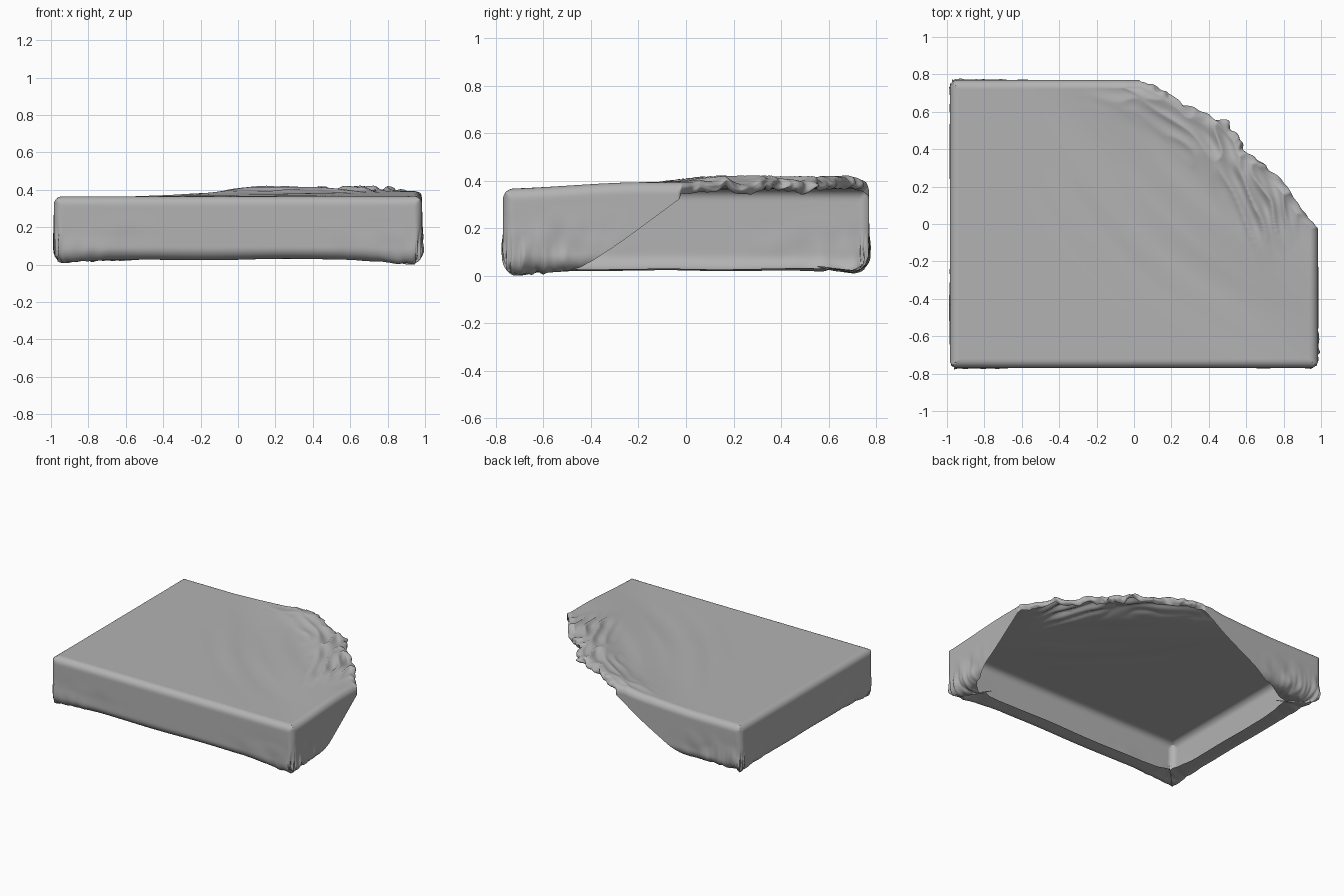
import bpy, bmesh, math
from mathutils import Vector, noise

HX, HY = 0.985, 0.77            # half size of the cover
TOP, LOW = 0.365, 0.022         # height of the top and of the turned-in lip
R, RB, LIP = 0.045, 0.07, 0.10  # top rounding, bottom rounding, lip width
WALL = TOP - LOW - R - RB
ARC, ARC_B = R * math.pi / 2, RB * math.pi / 2
FULL = ARC + WALL + ARC_B       # cloth length down to the start of the lip
CENTRE = Vector((-0.12, -0.1, 0))
CORNERS = [Vector((-HX, HY, 0)), Vector((-HX, -HY, 0)), Vector((HX, -HY, 0))]


def smooth(a, b, x):
    t = min(max((x - a) / (b - a), 0), 1)
    return t * t * (3 - 2 * t)


def ripple(x, y, z=0.0):
    return noise.noise(Vector((x, y, z)))


def line(p, q, n):
    return [Vector(p).lerp(Vector(q), i / n).to_3d() for i in range(n)]


def rounded(cx, cy, start, n=20):
    return [Vector((cx + R * math.cos(start + i / n * math.pi / 2),
                    cy + R * math.sin(start + i / n * math.pi / 2), 0)) for i in range(n)]


def profile(a):
    """Inset and height after travelling a along the cloth from the top rim."""
    if a < ARC:
        t = a / R
        return R - R * math.sin(t), TOP - R + R * math.cos(t)
    a -= ARC
    if a < WALL:
        return 0.0, TOP - R - a
    a -= WALL
    if a < ARC_B:
        t = a / RB
        return RB - RB * math.cos(t), LOW + RB - RB * math.sin(t)
    return RB + a - ARC_B, LOW + 0.1 * (a - ARC_B)


# Outline: four walls, three rounded corners, and the pulled-back hem
ix, iy = HX - R, HY - R
walls = line((0.03, HY), (-ix, HY), 110) + rounded(-ix, iy, math.pi / 2)
walls += line((-HX, iy), (-HX, -iy), 90) + rounded(-ix, -iy, math.pi)
walls += line((-ix, -HY), (ix, -HY), 110) + rounded(ix, -iy, 1.5 * math.pi)
walls += line((HX, -iy), (HX, -0.02), 90)
hem_path = [(HX, -0.02), (0.92, 0.05), (0.83, 0.19), (0.72, 0.31), (0.59, 0.39), (0.56, 0.48),
            (0.48, 0.56), (0.32, 0.61), (0.2, 0.69), (0.11, 0.74), (0.03, HY)]
hem = []
for p, q in zip(hem_path, hem_path[1:]):
    hem += line(p, q, 15)
for _ in range(12):
    hem = [hem[0]] + [(hem[i - 1] + hem[i] * 2 + hem[i + 1]) / 4
                      for i in range(1, len(hem) - 1)] + [hem[-1]]
outline = [(p, None) for p in walls] + [(p, i / len(hem)) for i, p in enumerate(hem)]


def inset(p, along, d):
    """Move an outline point inwards by d."""
    if along is None:
        return Vector((min(max(p.x, -HX + d), HX - d), min(max(p.y, -HY + d), HY - d), 0))
    t = along * math.pi / 2
    return p - Vector((math.cos(t), math.sin(t), 0)) * d


def cloth_length(p, along):
    """How far the cloth hangs below the rim at an outline point."""
    if along is not None:
        return 0.085 + 0.025 * ripple(along * 9, 3.1)
    near = min((p - c).length for c in CORNERS)
    lip = FULL + LIP * (0.75 + 0.7 * math.exp(-(near / 0.2) ** 2))
    if p.y > HY - 0.001:
        t = (p.x + 0.53) / 0.56
    elif p.x > HX - 0.001:
        t = (p.y + 0.47) / 0.45
    else:
        return lip
    if t < 0:
        return FULL - 0.03 + (lip - FULL + 0.03) * smooth(0, 0.45, -t)
    return (FULL - 0.03) * (1 - t) + 0.085 * t


def top_folds(p):
    """Lift and folds of the cloth towards the pulled corner."""
    u, w = (p.x + p.y) / math.sqrt(2), (p.x - p.y) / math.sqrt(2)
    lift = 0.028 * smooth(0.08, 0.55, u)
    arc = u - 0.22 * (w - 0.1) ** 2
    broad = smooth(-0.45, 0.0, u) * math.exp(-(w / 0.55) ** 2)
    lift += 0.013 * broad * ripple(arc * 6.5, w * 0.9, 2)
    bow = u + 0.45 * w * w
    sharp = smooth(0.4, 0.66, bow) * smooth(0.7, 0.4, abs(w)) if abs(w) < 0.7 else 0
    crease = 1 - 2 * abs(ripple(bow * 11 + w, w * 4.5, 7))
    return lift + sharp * (0.034 * crease - 0.006)


def gather(p, along, a, s):
    """Fine puckers at the elastic corners and on the rolled hem."""
    out = (p - CENTRE).to_3d()
    out.z = 0
    out.normalize()
    if along is not None:
        k = smooth(0, 0.05, a) * math.sin(math.pi * along) ** 0.5
        return out * (0.028 * k * ripple(s * 0.16, a * 22)) + \
            Vector((0, 0, 0.016 * k * ripple(s * 0.2, a * 14, 5)))
    near = min((Vector((p.x, p.y, 0)) - c).length for c in CORNERS)
    k = math.exp(-(near / 0.24) ** 2) * smooth(0.16, FULL, a)
    pull = smooth(0.1, 0.3, a) * (1 - smooth(0.25, 0.6, near))
    shift = out * (0.028 * k * ripple(s * 0.27, a * 6) + 0.012 * pull * ripple(s * 0.09, a * 9, 4))
    shift.z = 0.022 * k * ripple(s * 0.31, a * 7, 9) - 0.012 * k
    shift.z += 0.012 * smooth(FULL - 0.15, FULL, a) * ripple(p.x * 2, p.y * 2, 3)
    return shift


# Cover: rings over the top, then rows down the sides and under the lip
bm = bmesh.new()
RINGS, ROWS = 70, 40
hub = bm.verts.new((CENTRE.x, CENTRE.y, TOP + top_folds(CENTRE)))
columns = []
for s, (p, along) in enumerate(outline):
    rim = inset(p, along, R)
    length = cloth_length(p, along)
    column = []
    for i in range(1, RINGS + 1):
        co = CENTRE.lerp(rim, 1 - (1 - i / RINGS) ** 1.3)
        column.append(bm.verts.new((co.x, co.y, TOP + top_folds(co))))
    rim_lift = top_folds(rim)
    for i in range(1, ROWS + 1):
        a = length * i / ROWS
        d, z = profile(a)
        if along is not None:        # the hem rolls under more tightly
            t = a / 0.032
            d = R - 0.032 * math.sin(t) * 1.3
            z = TOP - 0.032 * (1 - math.cos(t)) * 0.7
        co = inset(p, along, d)
        co.z = z + rim_lift * (1 - smooth(0.0, 0.3, a))
        co += gather(co, along, a, s)
        co.z = max(co.z, 0.0)
        column.append(bm.verts.new(co))
    columns.append(column)

for a, b in zip(columns, columns[1:] + columns[:1]):
    bm.faces.new((hub, a[0], b[0]))
    for i in range(len(a) - 1):
        bm.faces.new((a[i], a[i + 1], b[i + 1], b[i]))
for f in bm.faces:
    f.smooth = True

cube = bpy.data.objects.get("Cube")
if cube:
    bpy.data.objects.remove(cube, do_unlink=True)

mesh = bpy.data.meshes.new("fitted_sheet")
bm.to_mesh(mesh)
bm.free()
sheet = bpy.data.objects.new("fitted_sheet", mesh)
bpy.context.collection.objects.link(sheet)

# Plain grey cloth
cloth = bpy.data.materials.new("grey_cloth")
cloth.use_nodes = True
GREY = (0.45, 0.45, 0.45, 1)
cloth.diffuse_color = GREY
cloth.node_tree.nodes["Principled BSDF"].inputs["Base Color"].default_value = GREY
mesh.materials.append(cloth)
